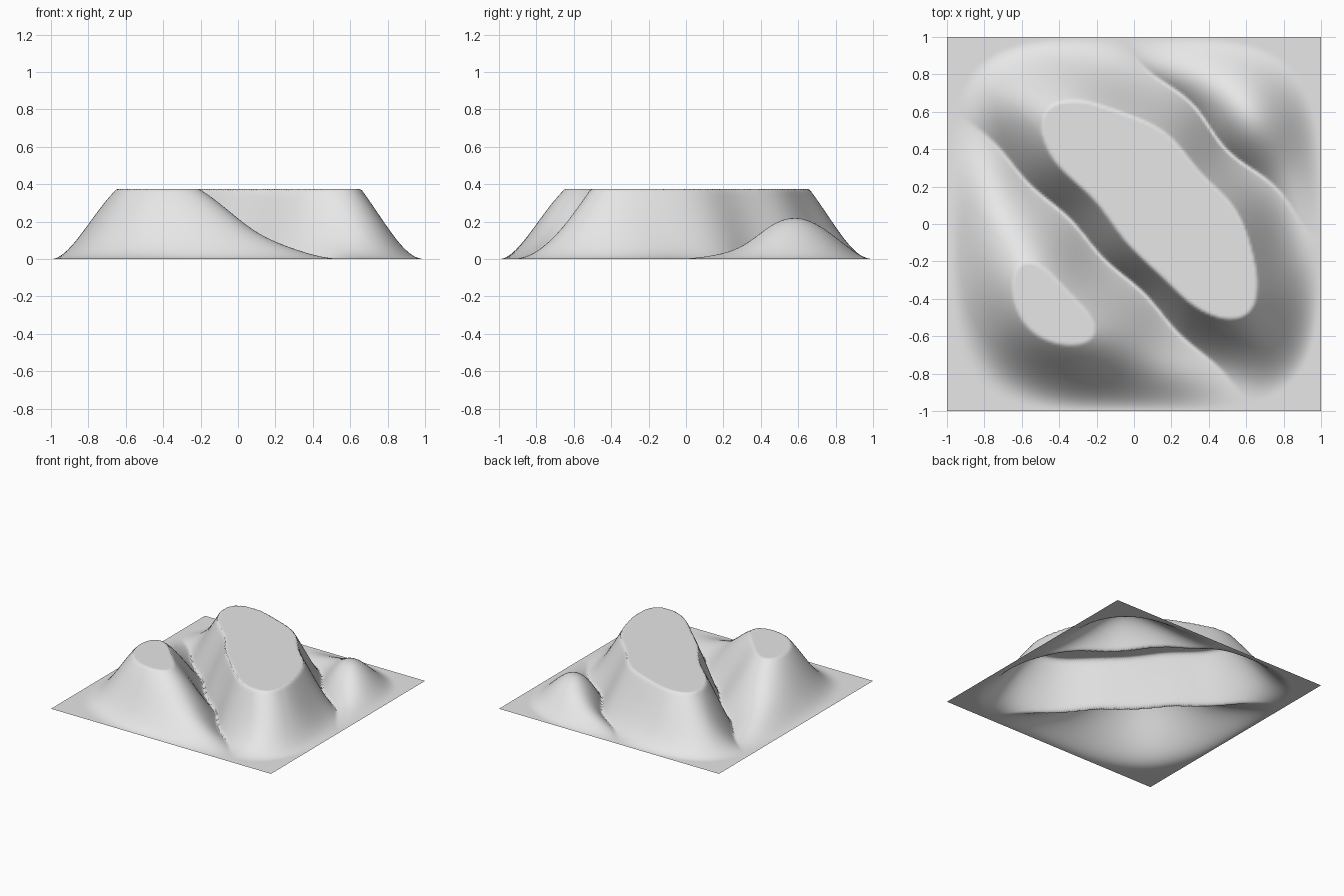
import bpy, bmesh, math

if "Cube" in bpy.data.objects:
    bpy.data.objects.remove(bpy.data.objects["Cube"])

PLATEAU = 0.375      # flat cut-off height of the hills
SEGMENTS = 160


def edge_falloff(x, y):
    # Smoothly sinks the terrain to zero at the square border
    d = min(1.0, math.sqrt(x ** 4 + y ** 4))
    return 1 - d * d * (3 - 2 * d)


def ridge_height(x, y):
    # Diagonal ridges separated by two sharp valleys
    s, u = x + y, x - y
    front_valley = -0.33 + 0.015 * math.cos(2 * math.pi * (u + 0.375) / 0.8)
    back_valley = 0.92 + 0.03 * math.cos(2 * math.pi * (u + 0.345) / 0.9)
    if s < front_valley:                       # front left hill
        t = (front_valley - s) / 0.75
        return 0.64 * max(0, math.sin(math.pi / 2 * t ** 1.15))
    if s > back_valley:                        # back right hill
        return 0.65 * max(0, math.sin(math.pi * (s - back_valley) / 1.25))
    # central ridge, steeper on its front flank
    t = (s - front_valley) / (back_valley - front_valley)
    h = 0.65 * math.sin(math.pi * t)
    if t < 0.5:
        fade = min(1.0, (0.5 - t) / 0.25)
        h *= 1 + fade * (0.07 + 0.28 * math.exp(-((u - 0.48) / 0.38) ** 2))
    return h


# Terrain sheet
bm = bmesh.new()
bmesh.ops.create_grid(bm, x_segments=SEGMENTS, y_segments=SEGMENTS, size=1.0)
for v in bm.verts:
    x, y = v.co.x, v.co.y
    v.co.z = min(PLATEAU, ridge_height(x, y) * edge_falloff(x, y))
for f in bm.faces:
    f.smooth = True
mesh = bpy.data.meshes.new("terrain")
bm.to_mesh(mesh)
bm.free()

grey = bpy.data.materials.new("light grey")
grey.diffuse_color = (0.8, 0.8, 0.8, 1)
grey.use_nodes = True
grey.node_tree.nodes["Principled BSDF"].inputs["Base Color"].default_value = grey.diffuse_color
mesh.materials.append(grey)
terrain = bpy.data.objects.new("terrain", mesh)
bpy.context.collection.objects.link(terrain)
